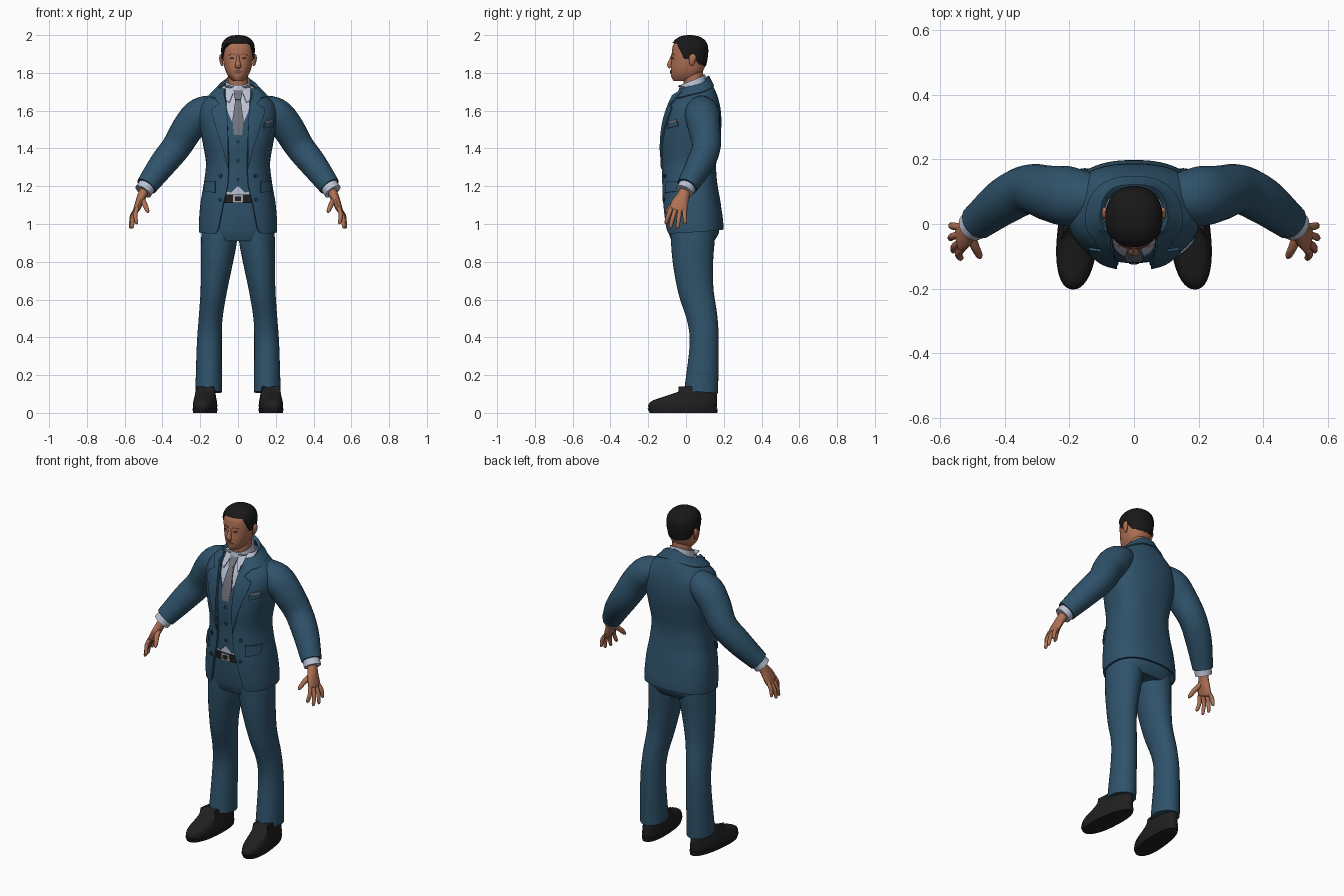
import bpy, bmesh, math
from math import sin, cos, pi
from mathutils import Vector
from mathutils.bvhtree import BVHTree

if "Cube" in bpy.data.objects:
    bpy.data.objects.remove(bpy.data.objects["Cube"])


def mat(name, *c):
    m = bpy.data.materials.new(name)
    m.diffuse_color = (*c, 1)
    m.use_nodes = True
    m.node_tree.nodes["Principled BSDF"].inputs["Base Color"].default_value = m.diffuse_color
    return m


SUIT = mat("suit_blue", .028, .085, .145)
SKIN = mat("skin", .43, .165, .09)
LIP = mat("lip_brown", .24, .085, .06)
HAIR = mat("hair_black", .010, .009, .009)
SHOE = mat("leather_black", .014, .014, .014)
SHIRT = mat("shirt_pale", .50, .54, .66)
TIE = mat("tie_grey", .17, .18, .21)
METAL = mat("buckle_silver", .40, .40, .42)
SEAM = mat("button_navy", .012, .035, .06)


def finish(name, bm, m, thick=0, side=-1):
    me = bpy.data.meshes.new(name)
    bm.to_mesh(me)
    bm.free()
    ob = bpy.data.objects.new(name, me)
    bpy.context.collection.objects.link(ob)
    me.materials.append(m)
    if thick:
        s = ob.modifiers.new("thickness", 'SOLIDIFY')
        s.thickness, s.offset = thick, side
    return ob


def hermite(rows, z):
    """Smooth interpolation of table rows keyed on their first column."""
    z = min(max(z, rows[0][0]), rows[-1][0])
    i = 0
    while i < len(rows) - 2 and z > rows[i + 1][0]:
        i += 1
    a, b = rows[i], rows[i + 1]
    p, q = rows[max(i - 1, 0)], rows[min(i + 2, len(rows) - 1)]
    h = b[0] - a[0]
    t = (z - a[0]) / h
    out = []
    for k in range(1, len(a)):
        ma = (b[k] - p[k]) / (b[0] - p[0]) * h
        mb = (q[k] - a[k]) / (q[0] - a[0]) * h
        out.append((2*t**3 - 3*t*t + 1) * a[k] + (t**3 - 2*t*t + t) * ma
                   + (3*t*t - 2*t**3) * b[k] + (t**3 - t*t) * mb)
    return out


def lerp(rows, v):
    for a, b in zip(rows, rows[1:]):
        if v <= b[0]:
            return a[1] + (b[1] - a[1]) * max(0, v - a[0]) / (b[0] - a[0])
    return rows[-1][1]


def grow(prof, d, dz=0):
    return [(z + dz, rx + d, yf - d, yb + d) for z, rx, yf, yb in prof]


def fold(a):
    return min(a, 2 * pi - a)


def shell(name, prof, m, lo, hi, cy=.05, e=2.4, n=96, rows=30, gap=None,
          thick=0, caps=False, ease=False, warp=None):
    """Stacked rounded sections; lo/hi are height rules by angle (0 = front)."""
    bm = bmesh.new()
    f = lambda r, a: r(fold(a)) if callable(r) else r
    grid = []
    cols = n + 1 if gap else n
    for i in range(rows + 1):
        v = i / rows
        v = 1 - (1 - v) ** 2 if ease else v
        ring = []
        for j in range(cols):
            a = 2 * pi * j / n
            z = f(lo, a) + (f(hi, a) - f(lo, a)) * v
            rx, yf, yb = hermite(prof, z)
            if gap:
                a0 = math.asin(min(1, (lerp(gap, z) / rx) ** (e / 2)))
                a = a0 + (2 * pi - 2 * a0) * j / n
            s, c = sin(a), cos(a)
            x = rx * math.copysign(abs(s) ** (2 / e), s)
            y = cy - (cy - yf if c > 0 else yb - cy) * math.copysign(abs(c) ** (2 / e), c)
            ring.append(bm.verts.new(warp(x, y, z) if warp else (x, y, z)))
        grid.append(ring)
    for lo_r, hi_r in zip(grid, grid[1:]):
        for j in range(n):
            k = (j + 1) % cols
            bm.faces.new((lo_r[j], lo_r[k], hi_r[k], hi_r[j]))
    if caps:
        bm.faces.new(grid[0][::-1])
        bm.faces.new(grid[-1])
    return finish(name, bm, m, thick)


def tube(name, pts, m, s=1, n=24, sub=5):
    """Closed limb through (x, y, z, depth radius, width radius) stations."""
    rows = [(i, *p) for i, p in enumerate(pts)]
    q = [hermite(rows, i / sub) for i in range((len(pts) - 1) * sub + 1)]
    bm, rings = bmesh.new(), []
    for i, p in enumerate(q):
        t = (Vector(q[min(i + 1, len(q) - 1)][:3]) - Vector(q[max(i - 1, 0)][:3])).normalized()
        u = (Vector((0, 1, 0)) - t * t.y).normalized()
        w = t.cross(u)
        ring = []
        for j in range(n):
            a = 2 * pi * j / n
            c = Vector(p[:3]) + u * p[3] * cos(a) + w * p[4] * sin(a)
            ring.append(bm.verts.new((c.x * s, c.y, c.z)))
        rings.append(ring)
    for a, b in zip(rings, rings[1:]):
        for j in range(n):
            bm.faces.new((a[j], a[(j + 1) % n], b[(j + 1) % n], b[j]))
    bm.faces.new(rings[0])
    bm.faces.new(rings[-1])
    bmesh.ops.recalc_face_normals(bm, faces=bm.faces)
    return finish(name, bm, m)


def tree(ob):
    return BVHTree.FromPolygons([v.co for v in ob.data.vertices],
                                [p.vertices[:] for p in ob.data.polygons])


def plate(name, outline, m, base, thick=.004, s=1, lift=.001):
    """Thin plate with an (x, z) outline, laid on the front of a surface."""
    bm = bmesh.new()
    face = bm.faces.new([bm.verts.new((x * s, -1, z)) for x, z in outline])
    face.normal_update()
    if face.normal.y > 0:
        face.normal_flip()
    for axis in (0, 2):
        vals = [v.co[axis] for v in bm.verts]
        k = math.floor(min(vals) / .015) + 1
        while k * .015 < max(vals):
            co, no = Vector(), Vector()
            co[axis], no[axis] = k * .015, 1
            bmesh.ops.bisect_plane(bm, geom=bm.verts[:] + bm.edges[:] + bm.faces[:],
                                   plane_co=co, plane_no=no)
            k += 1
    for v in bm.verts:
        hit = base.ray_cast(v.co, Vector((0, 1, 0)))[0]
        if hit is None or hit.y > .03:
            hit = base.find_nearest(Vector((v.co.x, -.1, v.co.z)))[0]
        v.co.y = hit.y - lift
    return finish(name, bm, m, thick, 1)


def disc(x, z, rx, rz, n=14):
    return [(x + rx * cos(2*pi*i/n), z + rz * sin(2*pi*i/n)) for i in range(n)]


def rect(x0, x1, z0, z1):
    return [(x0, z0), (x1, z0), (x1, z1), (x0, z1)]


# Torso layers: jacket, waistcoat, shirt, trouser seat
BODY = [(.90, .195, -.095, .165), (.96, .207, -.115, .197), (1.10, .200, -.128, .185),
        (1.22, .180, -.130, .165), (1.32, .170, -.130, .160), (1.42, .185, -.135, .175),
        (1.50, .200, -.128, .186), (1.58, .208, -.110, .186), (1.64, .190, -.085, .177),
        (1.70, .130, -.045, .158), (1.74, .092, -.025, .137), (1.79, .070, -.015, .112)]
GAP = [(.945, .125), (.97, .105), (1.10, .08), (1.2, .055), (1.3, .049), (1.5, .055), (1.72, .070)]
neck = lambda a: 1.715 + .068 * (1 - cos(a)) / 2
jacket = shell("jacket", BODY, SUIT, lambda a: .95 + .02 * (1 - cos(a)) / 2, neck,
               gap=GAP, thick=.012, rows=50)
shell("jacket_collar", grow(BODY, .008), SUIT, lambda a: neck(a) - .05,
      lambda a: neck(a) + .003, gap=GAP, thick=.008, rows=8)
vest = shell("waistcoat", grow(BODY, -.014), SUIT,
             lambda a: lerp([(0, 1.20), (.16, 1.165), (.5, 1.19), (4, 1.19)], a),
             lambda a: lerp([(0, 1.485), (.35, 1.66), (.8, 1.70), (4, 1.70)], a),
             n=160, thick=.005)
shirt = shell("shirt", grow(BODY, -.021), SHIRT, 1.14, 1.73)
seat = shell("trouser_seat", grow(BODY, -.022), SUIT, .91, 1.16, caps=True)
belt = shell("belt", grow(BODY, -.013), SHOE, 1.112, 1.155, rows=2, thick=.008)
shell("shirt_collar", [(1.67, .076, -.045, .122), (1.73, .068, -.034, .112), (1.80, .060, -.022, .1)],
      SHIRT, lambda a: 1.68 + .02 * (1 - cos(a)), lambda a: 1.735 + .028 * (1 - cos(a)),
      cy=.04, e=2.1, rows=6, thick=.005)
jt, vt, st, bt = tree(jacket), tree(vest), tree(shirt), tree(belt)

# Tie, collar points, buckle and buttons
plate("tie_blade", [(-.013, 1.665), (.013, 1.665), (.029, 1.55), (.022, 1.47), (-.022, 1.47), (-.029, 1.55)],
      TIE, st, .008)
plate("tie_knot", [(-.024, 1.705), (.024, 1.705), (.015, 1.655), (-.015, 1.655)], TIE, st, .009, lift=.008)
plate("buckle", rect(-.026, .026, 1.113, 1.155), METAL, bt)
plate("buckle_slot", rect(-.016, .016, 1.122, 1.146), SHOE, bt, lift=.004)
for z in (1.435, 1.335, 1.235):
    plate("waistcoat_button", disc(0, z, .010, .010), SEAM, vt)

for s in (1, -1):
    # Jacket details
    plate("shirt_collar_point", [(.012, 1.728), (.062, 1.735), (.066, 1.655), (.045, 1.64)], SHIRT, st, .006, s, .006)
    plate("lapel", [(.072, 1.715), (.062, 1.65), (.057, 1.55), (.053, 1.45), (.051, 1.29), (.085, 1.42),
                    (.138, 1.585), (.137, 1.61), (.098, 1.632), (.118, 1.66), (.105, 1.70)], SUIT, jt, .008, s)
    plate("hip_pocket_flap", [(.118, 1.165), (.172, 1.172), (.172, 1.225), (.118, 1.228)], SUIT, jt, .008, s)
    for z in (1.255, 1.13):
        plate("jacket_button", disc(.095, z, .011, .011), SEAM, jt, .005, s)

    # Arm, cuff and hand
    tube("sleeve", [(.10, .08, 1.62, .065, .065), (.195, .085, 1.585, .092, .086), (.26, .095, 1.515, .086, .085),
                    (.325, .108, 1.41, .076, .078), (.40, .072, 1.315, .072, .072),
                    (.485, .006, 1.20, .056, .057)], SUIT, s)
    tube("shirt_cuff", [(.465, .02, 1.225, .046, .046), (.502, -.008, 1.172, .047, .048)], SHIRT, s)
    tube("palm", [(.485, .005, 1.20, .028, .026), (.508, -.015, 1.15, .033, .024), (.524, -.032, 1.11, .045, .021),
                  (.538, -.042, 1.075, .046, .016), (.541, -.045, 1.066, .03, .008)], SKIN, s, 16)
    for name, y, tip in (("index_finger", -.078, (.538, -.108, 1.0)), ("middle_finger", -.054, (.562, -.085, .977)),
                         ("ring_finger", -.031, (.572, -.045, .977)), ("little_finger", -.010, (.570, -.004, 1.0))):
        a, b = Vector((.534, y, 1.085)), Vector(tip)
        mid = a.lerp(b, .5) + Vector((.008, 0, .004))
        tube(name, [(*a, .012, .012), (*mid, .0115, .0115), (*a.lerp(b, .9), .0095, .0095),
                    (*b, .004, .004)], SKIN, s, 10, 3)
    tube("thumb", [(.508, -.03, 1.13, .016, .016), (.492, -.072, 1.10, .014, .014),
                   (.480, -.096, 1.072, .011, .011), (.476, -.106, 1.06, .004, .004)], SKIN, s, 10, 3)

    # Trouser leg and shoe
    tube("trouser_leg", [(.098, .038, 1.0, .115, .092), (.10, .036, .92, .116, .095), (.112, .037, .80, .107, .085),
                         (.128, .052, .65, .094, .070), (.145, .086, .50, .081, .063),
                         (.152, .096, .36, .077, .066), (.155, .080, .11, .090, .071)], SUIT, s, 32)
    toe_out = lambda x, y, z: (s * .175 + x - s * .085 * (y + .04), y, z)
    shell("shoe", [(.015, .060, -.195, .160), (.04, .062, -.200, .165), (.065, .059, -.178, .165),
                   (.09, .054, -.105, .164), (.115, .050, -.035, .160), (.14, .045, 0, .155)],
          SHOE, .015, .14, cy=-.04, e=2.25, n=40, rows=12, caps=True, warp=toe_out)
    shell("shoe_sole", [(0, .060, -.192, .165), (.022, .064, -.203, .168)], SHOE, 0, .022,
          cy=-.04, e=2.25, n=40, rows=1, caps=True, warp=toe_out)

# Breast pocket with folded square
plate("breast_pocket", [(.135, 1.505), (.185, 1.517), (.185, 1.543), (.135, 1.53)], SUIT, jt, .007)
plate("pocket_square", [(.14, 1.53), (.182, 1.54), (.180, 1.553), (.142, 1.545)], TIE, jt, .006)

# Head, neck and hair
HEAD = [(1.758, .028, -.066, .0), (1.775, .046, -.077, .045), (1.80, .062, -.080, .082), (1.83, .072, -.080, .099),
        (1.87, .079, -.077, .108), (1.91, .083, -.075, .112), (1.945, .080, -.069, .108),
        (1.97, .066, -.052, .092), (1.985, .046, -.030, .070), (1.992, .027, -.008, .047), (1.995, .004, .016, .024)]
tube("neck", [(0, .055, 1.66, .058, .058), (0, .042, 1.74, .054, .054), (0, .035, 1.83, .054, .054)], SKIN)
head = shell("head", HEAD, SKIN, 1.758, 1.995, cy=.02, e=2.2, n=64, rows=30, caps=True, ease=True)
ht = tree(head)
hairline = [(0, 1.958), (.8, 1.956), (1.1, 1.915), (1.3, 1.875), (1.55, 1.872),
            (1.75, 1.885), (2.1, 1.845), (pi, 1.832)]
shell("hair", grow(HEAD, .006, .005), HAIR, lambda a: lerp(hairline, a), 2.0, cy=.02, e=2.2, n=96,
      rows=20, caps=True, ease=True)

# Face
tube("nose", [(0, -.068, 1.898, .008, .007), (0, -.079, 1.868, .010, .009), (0, -.087, 1.843, .013, .015),
              (0, -.080, 1.828, .009, .015)], SKIN, 1, 14, 4)
plate("mouth", disc(0, 1.806, .024, .0085), LIP, ht, .004)
for s in (1, -1):
    plate("eye", disc(.032, 1.878, .012, .0045), HAIR, ht, .001, s)
    plate("eyebrow", [(.014, 1.893), (.03, 1.899), (.05, 1.893), (.05, 1.897), (.03, 1.905), (.014, 1.90)],
          LIP, ht, .002, s)
    tube("ear", [(.082, .028, 1.838, .006, .005), (.086, .03, 1.85, .013, .008), (.091, .034, 1.875, .019, .009),
                 (.090, .036, 1.892, .015, .007), (.087, .036, 1.90, .005, .004)], SKIN, s, 14, 4)

# Bake thickness and smooth everything, keeping sharp rims
bpy.ops.object.select_all(action='SELECT')
bpy.context.view_layer.objects.active = head
bpy.ops.object.convert(target='MESH')
bpy.ops.object.shade_smooth_by_angle(angle=math.radians(40))
